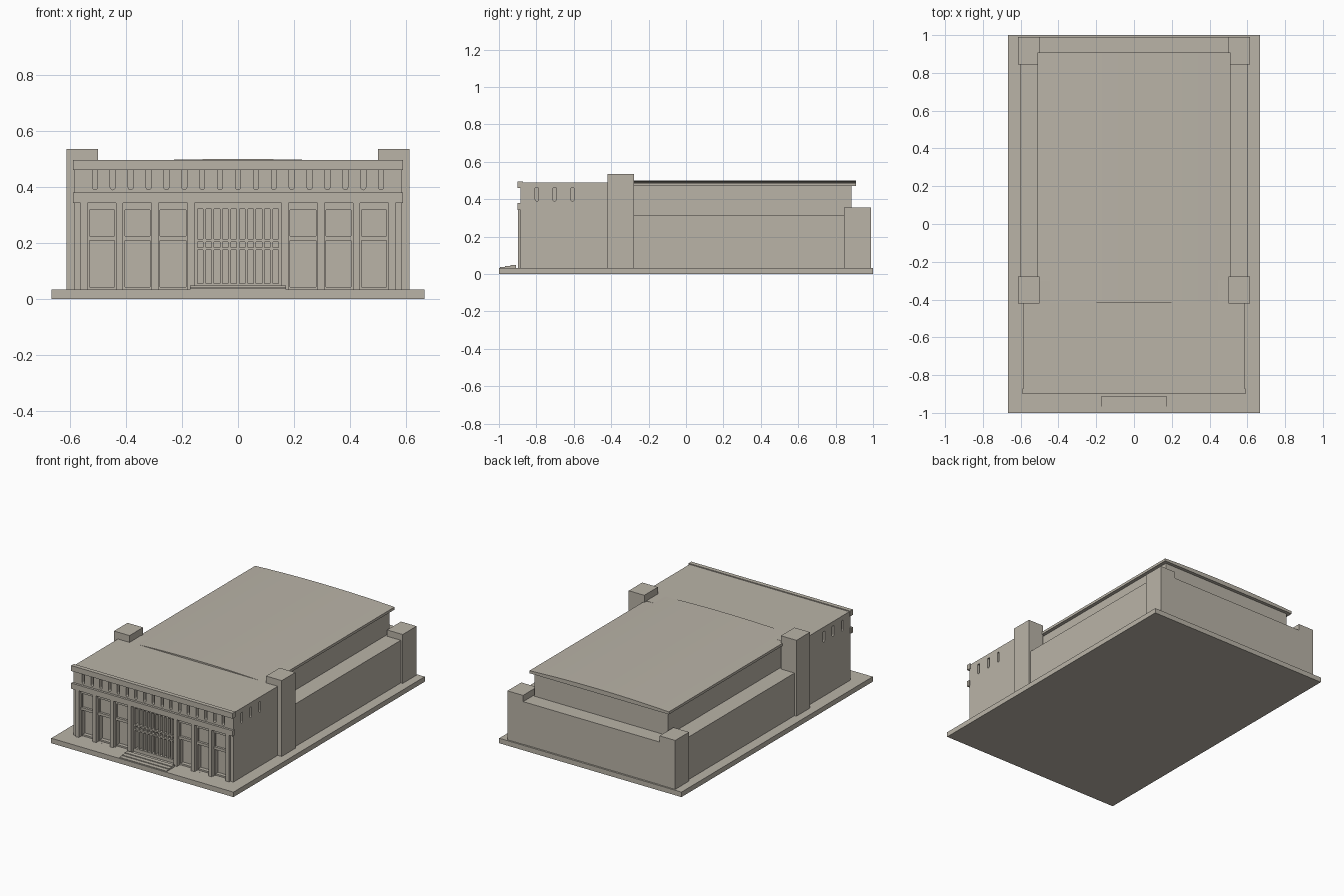
import bpy, bmesh, math

if "Cube" in bpy.data.objects:
    bpy.data.objects.remove(bpy.data.objects["Cube"])

stone = bpy.data.materials.new("warm_stone")
stone.diffuse_color = (0.49, 0.455, 0.39, 1)
stone.use_nodes = True
stone.node_tree.nodes["Principled BSDF"].inputs["Base Color"].default_value = stone.diffuse_color


def finish(name, bm):
    bmesh.ops.recalc_face_normals(bm, faces=bm.faces)
    me = bpy.data.meshes.new(name)
    bm.to_mesh(me)
    bm.free()
    me.materials.append(stone)
    ob = bpy.data.objects.new(name, me)
    bpy.context.collection.objects.link(ob)
    return ob


def add_box(bm, x0, x1, y0, y1, z0, z1):
    vs = bmesh.ops.create_cube(bm, size=1)["verts"]
    for v in vs:
        v.co.x = x1 if v.co.x > 0 else x0
        v.co.y = y1 if v.co.y > 0 else y0
        v.co.z = z1 if v.co.z > 0 else z0


def boxes(name, items):
    bm = bmesh.new()
    for b in items:
        add_box(bm, *b)
    return finish(name, bm)


def mirrored(items):
    return [b for x0, x1, *r in items for b in ((x0, x1, *r), (-x1, -x0, *r))]


def add_prism(bm, outline, direction):
    # extrude a closed outline along a direction
    face = bm.faces.new([bm.verts.new(p) for p in outline])
    ext = bmesh.ops.extrude_face_region(bm, geom=[face])
    vs = [g for g in ext["geom"] if isinstance(g, bmesh.types.BMVert)]
    bmesh.ops.translate(bm, verts=vs, vec=direction)
    if face.is_valid is False:
        bm.faces.new([bm.verts.new(p) for p in outline])


def cut(target, cutter):
    mod = target.modifiers.new("cut", 'BOOLEAN')
    mod.operation = 'DIFFERENCE'
    mod.solver = 'EXACT'
    mod.object = cutter
    cutter.hide_render = True
    bpy.context.view_layer.objects.active = target
    bpy.ops.object.modifier_apply(modifier=mod.name)
    bpy.data.objects.remove(cutter, do_unlink=True)


# ground slab and entrance steps
boxes("base_slab", [(-0.667, 0.667, -1, 1, 0, 0.033)])
boxes("entrance_steps", [(-0.172, 0.172, -0.995 + 0.028 * i, -0.91, 0.03, 0.038 + 0.005 * i)
                         for i in range(3)])

# front hall with open porch
hall = boxes("front_hall", [(-0.585, 0.585, -0.885, -0.3, 0.03, 0.49)])
cut(hall, boxes("porch_cutter", [(-0.563, 0.563, -1, -0.84, 0.0331, 0.345)]))

# narrow slots with rounded bottoms in the frieze and side walls
slot = [(-0.009, 0.46), (0.009, 0.46)]
slot += [(0.009 * math.cos(a), 0.399 - 0.009 * math.sin(a))
         for a in (math.pi * i / 6 for i in range(7))]
bm = bmesh.new()
for i in range(-8, 9):
    add_prism(bm, [(0.064 * i + u, -0.95, z) for u, z in slot], (0, 0.095, 0))
for y in (-0.797, -0.702, -0.607):
    for s in (-1, 1):
        add_prism(bm, [(s * 0.65, y + u, z) for u, z in slot], (-s * 0.095, 0, 0))
cut(hall, finish("slot_cutter", bm))

# bands across the front
boxes("front_bands", [(-0.591, 0.591, -0.9, -0.872, 0.46, 0.496),
                      (-0.591, 0.591, -0.9, -0.88, 0.343, 0.38)])

# porch columns
cols = (0.168, 0.297, 0.423, 0.55)
boxes("porch_columns", mirrored([(c - 0.0125, c + 0.0125, -0.897, -0.84, 0.033, 0.344)
                                 for c in cols]))

# side bays: jambs, sill, middle rail, lintel and transom panel
bay = []
for c0, c1 in zip(cols, cols[1:]):
    a, b = c0 + 0.0125, c1 - 0.0125
    bay += [(a, a + 0.006, -0.87, -0.84, 0.033, 0.344),
            (b - 0.006, b, -0.87, -0.84, 0.033, 0.344),
            (a, b, -0.865, -0.84, 0.033, 0.043),
            (a, b, -0.875, -0.84, 0.208, 0.225),
            (a, b, -0.875, -0.84, 0.318, 0.344),
            (a, b, -0.86, -0.84, 0.225, 0.318)]
boxes("bay_frames", mirrored(bay))

# central glazed entrance with mullions and rails
grid = [(-0.1555, 0.1555, -0.87, -0.84, z0, z1)
        for z0, z1 in ((0.033, 0.055), (0.174, 0.183), (0.204, 0.213), (0.322, 0.344))]
grid += [(x - 0.005, x + 0.005, -0.868, -0.84, 0.04, 0.34)
         for x in (-0.15 + 0.03 * i for i in range(11))]
boxes("entrance_grid", grid)

# main auditorium and the lower wings around it
boxes("main_block", [(-0.487, 0.487, -0.35, 0.886, 0.03, 0.475)])
boxes("side_wings", mirrored([(0.45, 0.6, -0.35, 0.95, 0.03, 0.315)]))
boxes("rear_wing", [(-0.55, 0.55, 0.85, 0.988, 0.03, 0.315)])

# gently arched main roof
bm = bmesh.new()
arch = [(0.51 * i / 6, 0.5 - 0.013 * (i / 6) ** 2) for i in range(-6, 7)]
outline = [(-0.51, -0.415, 0.47)] + [(x, -0.415, z) for x, z in arch] + [(0.51, -0.415, 0.47)]
add_prism(bm, outline, (0, 1.323, 0))
finish("main_roof", bm)

# corner towers
boxes("front_towers", mirrored([(0.5, 0.614, -0.42, -0.278, 0.03, 0.535)]))
boxes("rear_towers", mirrored([(0.5, 0.614, 0.845, 0.99, 0.03, 0.357)]))
